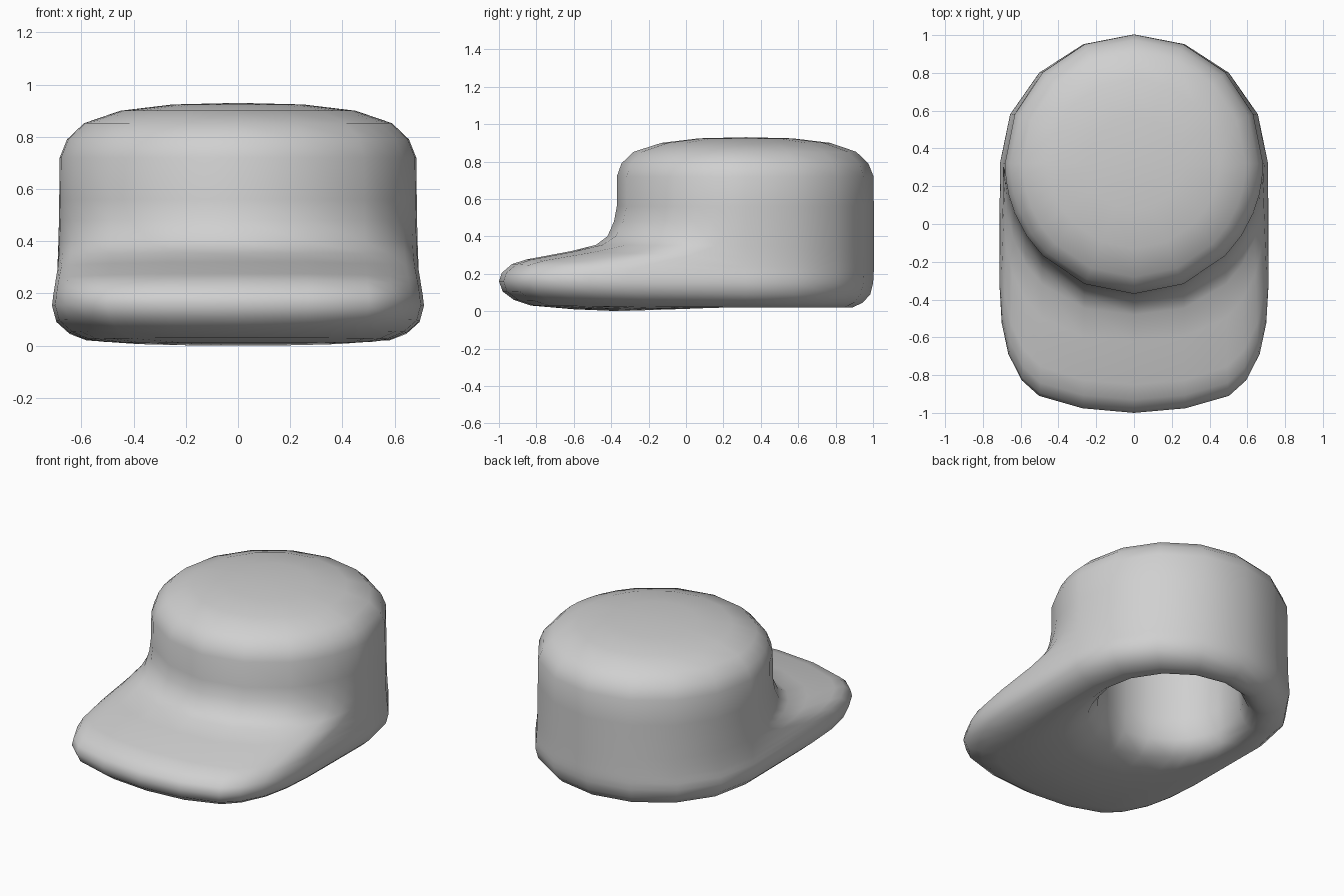
import bpy, bmesh, math

grey = bpy.data.materials.new("light grey")
grey.diffuse_color = (0.63, 0.63, 0.63, 1)

CY = 0.32  # centre of the crown along y

# Column angles measured from the front; closer together at the brim corners
half = [0, 22.5, 45, 56.25, 67.5, 76, 83, 90, 112.5, 135, 157.5]
angles = half + [180] + [360 - a for a in reversed(half[1:])]

# Each ring: back radius, half width, front y, front squareness, z at front, z at back
rings = [
    # crown top and wall
    (0.25, 0.25, 0.07, 2, 0.924, 0.924),
    (0.45, 0.45, -0.13, 2, 0.9, 0.9),
    (0.59, 0.59, -0.28, 2, 0.852, 0.852),
    (0.655, 0.655, -0.345, 2, 0.79, 0.79),
    (0.683, 0.683, -0.37, 2, 0.72, 0.72),
    (0.684, 0.685, -0.37, 2, 0.56, 0.56),
    (0.684, 0.686, -0.385, 2.05, 0.48, 0.48),
    (0.684, 0.688, -0.42, 2.2, 0.40, 0.40),
    # brim top
    (0.684, 0.69, -0.48, 2.5, 0.355, 0.345),
    (0.684, 0.692, -0.62, 3.2, 0.32, 0.29),
    (0.684, 0.697, -0.85, 4.2, 0.277, 0.24),
    (0.684, 0.70, -0.93, 4.6, 0.252, 0.215),
    # brim lip
    (0.683, 0.705, -0.985, 4.7, 0.205, 0.19),
    (0.68, 0.71, -1.0, 4.7, 0.16, 0.15),
    (0.665, 0.695, -0.98, 4.5, 0.105, 0.09),
    (0.625, 0.645, -0.92, 4.2, 0.06, 0.045),
    (0.57, 0.58, -0.83, 4.0, 0.03, 0.02),
    # underside
    (0.53, 0.53, -0.60, 3.2, 0.01, 0.02),
    (0.50, 0.49, -0.36, 2.5, 0.0, 0.03),
    (0.47, 0.45, -0.18, 2.1, 0.03, 0.06),
    # head opening
    (0.445, 0.42, -0.09, 2, 0.11, 0.12),
    (0.425, 0.41, -0.07, 2, 0.25, 0.25),
    (0.42, 0.41, -0.07, 2, 0.66, 0.66),
    (0.38, 0.38, -0.05, 2, 0.75, 0.75),
    (0.25, 0.25, 0.07, 2, 0.79, 0.79),
]


def ring_points(back, width, front, n, zf, zb):
    square = max(n - 2, 0) / 2.7
    for a in angles:
        s, c = math.sin(math.radians(a)), math.cos(math.radians(a))
        x = width * s
        if c > 1e-6:  # squared-off front half with a bowed front edge
            y = CY + (front - CY) * (1 - abs(s) ** n) ** (1 / n)
            y += 0.03 * square * 2 * abs(s) * c
            x *= 1 + 0.1 * square * c * abs(s) ** 12  # slight bulge at the sides
        else:         # round back half
            y = CY - back * c
        # front and back heights blend along the sides
        yield (x, y, zb + (zf - zb) * max(c, 0) ** 0.5)


# Loft the rings into one closed shell with a hollow inside
bm = bmesh.new()
loops = [[bm.verts.new(p) for p in ring_points(*r)] for r in rings]
count = len(angles)
for upper, lower in zip(loops, loops[1:]):
    for i in range(count):
        j = (i + 1) % count
        bm.faces.new((upper[i], upper[j], lower[j], lower[i]))
for loop, z in ((loops[0], 0.93), (loops[-1], 0.8)):
    tip = bm.verts.new((0, CY, z))
    for i in range(count):
        bm.faces.new((loop[i], loop[(i + 1) % count], tip))
bmesh.ops.recalc_face_normals(bm, faces=bm.faces)
for f in bm.faces:
    f.smooth = True

mesh = bpy.data.meshes.new("cap")
bm.to_mesh(mesh)
bm.free()
mesh.materials.append(grey)
cap = bpy.data.objects.new("cap", mesh)
bpy.context.collection.objects.link(cap)
